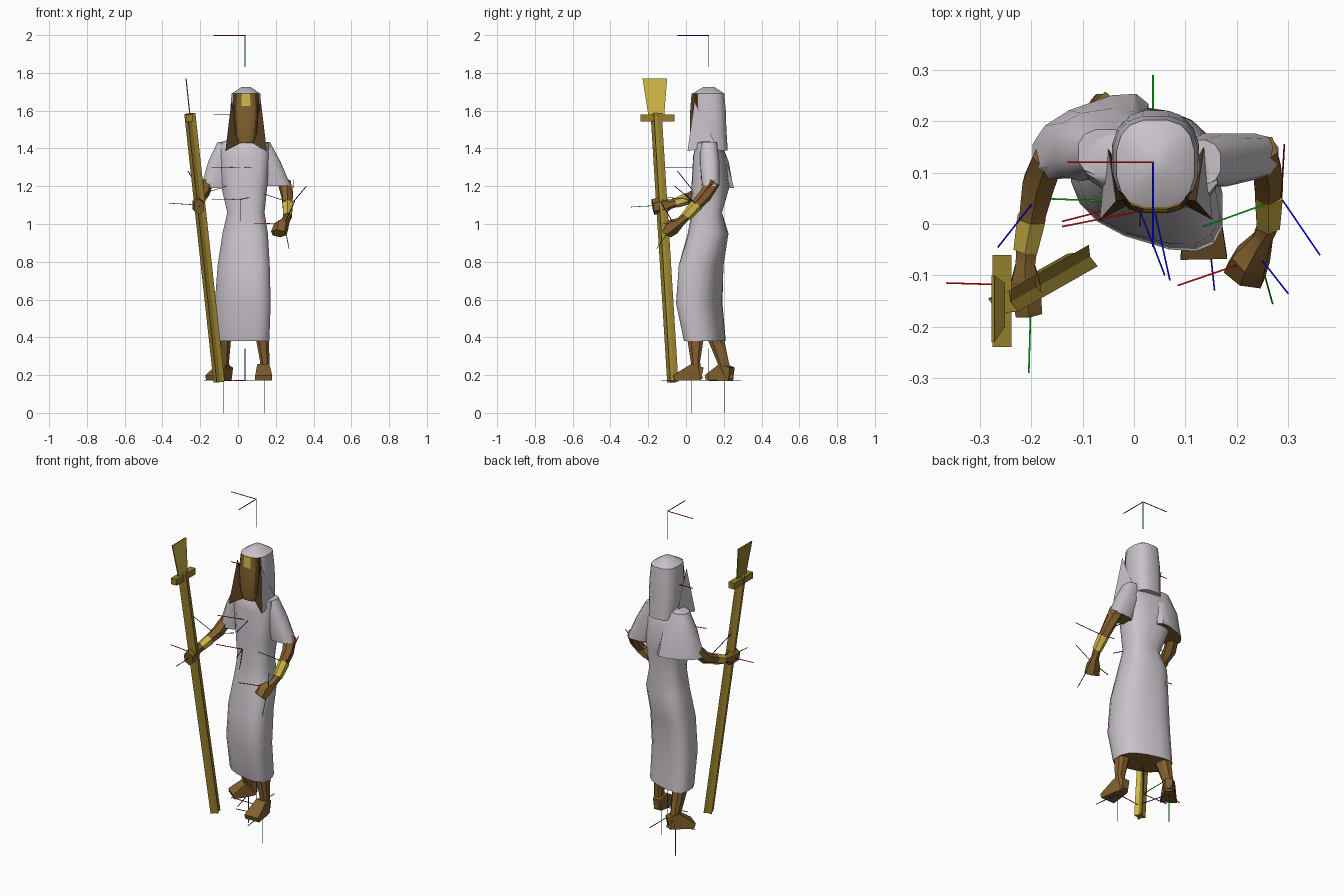
import bpy, bmesh, math
from mathutils import Vector


def mat(name, *rgb):
    m = bpy.data.materials.new(name)
    m.diffuse_color = (*rgb, 1)
    return m


CLOTH = mat("pale_cloth", 0.58, 0.54, 0.58)
SKIN = mat("brown_skin", 0.225, 0.117, 0.027)
DARK = mat("dark_brown", 0.09, 0.047, 0.014)
GOLD = mat("gold", 0.62, 0.47, 0.06)
WOOD = mat("old_gold", 0.30, 0.21, 0.025)
RED, GREEN, BLUE = mat("red", .75, 0, 0), mat("green", 0, .5, 0), mat("blue", 0, 0, .7)


def skin_rings(name, rings, mats, rule=None, smooth=40):
    """Bridge equal rings of points into a capped solid."""
    bm = bmesh.new()
    rows = [[bm.verts.new(p) for p in r] for r in rings]
    n = len(rows[0])
    for a, b in zip(rows, rows[1:]):
        for i in range(n):
            bm.faces.new((a[i], a[(i + 1) % n], b[(i + 1) % n], b[i]))
    bm.faces.new(rows[0][::-1])
    bm.faces.new(rows[-1])
    bmesh.ops.recalc_face_normals(bm, faces=bm.faces)
    bm.normal_update()
    if rule:
        for f in bm.faces:
            f.material_index = rule(f.calc_center_median(), f.normal)
    me = bpy.data.meshes.new(name)
    bm.to_mesh(me)
    bm.free()
    ob = bpy.data.objects.new(name, me)
    bpy.context.collection.objects.link(ob)
    for m in mats:
        me.materials.append(m)
    if smooth:
        bpy.context.view_layer.objects.active = ob
        ob.select_set(True)
        bpy.ops.object.shade_smooth_by_angle(angle=math.radians(smooth))
        ob.select_set(False)
    return ob


def stack(name, rings, mats, n=12, square=0.75, **kw):
    """Horizontal rounded rings: z, cx, cy, rx, ry, skew."""
    out = []
    for z, cx, cy, rx, ry, *sk in rings:
        ring = []
        for i in range(n):
            t = math.tau * (i + .5) / n
            c, s = math.cos(t), math.sin(t)
            dx = rx * math.copysign(abs(c) ** square, c)
            dy = ry * math.copysign(abs(s) ** square, s)
            ring.append((cx + dx, cy + dy + (sk[0] if sk else 0) * dx, z))
        out.append(ring)
    return skin_rings(name, out, mats, **kw)


def tube(name, path, mats, n=6, star=1.0, **kw):
    """Rings across a path: x, y, z, half width, half height."""
    pts = [Vector(p[:3]) for p in path]
    out = []
    for i, p in enumerate(path):
        d = (pts[min(i + 1, len(pts) - 1)] - pts[max(i - 1, 0)]).normalized()
        side = d.cross(Vector((0, 0, 1)) if abs(d.z) < .9 else Vector((0, -1, 0))).normalized()
        up = side.cross(d)
        ring = []
        for k in range(n):
            t = math.tau * (k + .5) / n
            s = star if k % 2 else 1
            ring.append(pts[i] + side * (p[3] * s * math.cos(t)) + up * (p[4] * s * math.sin(t)))
        out.append(ring)
    return skin_rings(name, out, mats, **kw)


# Robe with a brown underside
stack("robe", [(.38, .022, .10, .146, .097, -.28), (.58, .025, .07, .15, .108, -.3),
               (.78, .03, .08, .14, .11, -.25), (.95, .038, .117, .122, .105, -.12),
               (1.06, .042, .11, .10, .082), (1.2, .033, .13, .124, .097, -.15),
               (1.36, .028, .125, .139, .082, -.15), (1.43, .028, .118, .137, .06, -.15),
               (1.45, .035, .115, .06, .035)],
      [CLOTH, SKIN], n=16, square=.75, rule=lambda c, v: int(v.z < -.8 and c.z < .4))

# Cape-like sleeves, cut level at the cuff
cuff = lambda c, v: int(v.z < -.9)
stack("left_sleeve", [(1.435, -.055, .14, .055, .045), (1.33, -.07, .155, .09, .068, .15),
                      (1.19, -.085, .17, .116, .068, .35)], [CLOTH, SKIN], rule=cuff)
stack("right_sleeve", [(1.435, .12, .12, .05, .045), (1.33, .155, .125, .072, .053),
                       (1.2, .21, .13, .073, .046, .05)], [CLOTH, SKIN], rule=cuff)

# Forearms, bracelets and hands
tube("left_arm", [(-.165, .13, 1.22, .035, .035), (-.185, .08, 1.165, .036, .034),
                  (-.207, -.03, 1.12, .024, .024), (-.212, -.08, 1.105, .022, .024),
                  (-.212, -.12, 1.1, .034, .046), (-.205, -.175, 1.09, .03, .042)], [SKIN])
tube("left_bracelet", [(-.2, .01, 1.135, .032, .032), (-.211, -.05, 1.113, .027, .027)], [GOLD])
tube("right_arm", [(.245, .145, 1.22, .036, .036), (.26, .10, 1.15, .032, .036),
                   (.262, .0, 1.04, .022, .024), (.25, -.03, 1.01, .022, .026),
                   (.228, -.07, .985, .04, .044), (.215, -.10, .95, .045, .03)], [SKIN])
tube("right_bracelet", [(.263, .06, 1.105, .031, .034), (.262, .0, 1.04, .026, .028)], [GOLD])

# Legs and wedge feet
stack("left_leg", [(.18, -.062, .225, .025, .03), (.27, -.073, .195, .027, .033),
                   (.385, -.073, .16, .038, .046)], [SKIN], n=8)
stack("right_leg", [(.18, .135, .06, .025, .03), (.27, .142, .05, .026, .026),
                    (.385, .13, .05, .036, .045)], [SKIN], n=8)
tube("left_foot", [(-.045, .24, .205, .028, .05), (-.08, .2, .215, .045, .063),
                   (-.135, .13, .185, .064, .02)], [SKIN], n=4, smooth=0)
tube("right_foot", [(.132, .085, .205, .032, .05), (.134, .035, .215, .045, .063),
                    (.136, -.065, .185, .064, .02)], [SKIN], n=4, smooth=0)

# Headcloth: cloth outside, dark opening at the front
stack("headcloth", [(1.39, .042, .15, .075, .072), (1.5, .042, .13, .086, .085),
                    (1.6, .042, .122, .084, .09), (1.69, .042, .118, .077, .086),
                    (1.725, .042, .12, .025, .03)],
      [CLOTH, DARK], n=16,
      rule=lambda c, v: int(v.y < -.6 and abs(c.x - .042) < .07 and c.z < 1.69))
# Side flaps: cloth outside, dark inside
for side, s in (("left", -1), ("right", 1)):
    x = lambda d: .043 + s * d
    me = bpy.data.meshes.new(side + "_headcloth_flap")
    me.from_pydata([(x(.078), .045, 1.65), (x(.11), .008, 1.385), (x(.095), .16, 1.415),
                    (x(.03), .05, 1.43)], [],
                   [(0, 1, 2), (0, 3, 1), (1, 3, 2), (0, 2, 3)])
    if s > 0:
        me.flip_normals()
    me.materials.append(CLOTH)
    me.materials.append(DARK)
    for i in (1, 2, 3):
        me.polygons[i].material_index = 1
    ob = bpy.data.objects.new(me.name, me)
    bpy.context.collection.objects.link(ob)

# Face with a gold brow and shaded-brown cheeks
def face_rule(c, v):
    d = abs(c.x - .042)
    if c.z > 1.62 and v.z < .8 and d < .02:
        return 1
    return 2 if d > .05 else 0


stack("face", [(1.43, .042, .055, .04, .03), (1.48, .042, .055, .058, .035),
               (1.58, .042, .058, .066, .038), (1.625, .042, .06, .066, .037),
               (1.69, .042, .063, .06, .035)],
      [SKIN, GOLD, DARK], n=12, rule=face_rule)

# Fluted staff, crosspiece and flared blade
tube("staff", [(-.10, -.07, .163, .032, .032), (-.255, -.158, 1.585, .032, .032)],
     [WOOD, GOLD], n=8, star=.5, smooth=0, rule=lambda c, v: int(v.y > .3 and v.x > .3))
tube("staff_crosspiece", [(-.257, -.24, 1.562, .026, .026), (-.257, -.06, 1.562, .026, .026)],
     [WOOD], n=4, smooth=0)
skin_rings("staff_blade", [[(x - .003, y0, z), (x + .003, y0, z), (x + .003, y1, z), (x - .003, y1, z)]
                           for x, y0, y1, z in ((-.255, -.20, -.115, 1.58), (-.275, -.23, -.10, 1.77))],
           [WOOD, GOLD], smooth=0, rule=lambda c, v: int(v.x > .5))

# Thin joint pointers: origin, then red, green and blue ends
JOINTS = {
    "crown": ((.037, .12, 1.998), (-.13, .12, 1.998), (.037, .12, 1.83), (.037, -.045, 1.998)),
    "root": ((.037, .12, .17), (-.13, .12, .17), (.037, .29, .17), (.037, .12, .34)),
    "head": ((.037, .12, 1.58), (-.13, .12, 1.58), None, None),
    "chest": ((.035, .05, 1.3), (-.14, .005, 1.3), None, (.07, -.11, 1.3)),
    "waist": ((.012, .025, 1.13), (-.14, -.005, 1.13), (.012, -.003, 1.02), (.06, -.1, 1.14)),
    "left_elbow": ((-.19, .05, 1.16), None, (-.06, .045, 1.2), (-.265, -.045, 1.28)),
    "left_hand": ((-.2, -.12, 1.1), (-.365, -.115, 1.11), (-.205, -.29, 1.09), None),
    "right_elbow": ((.287, .05, 1.11), (.293, .155, 1.235), (.135, -.005, 1.16), (.362, -.06, 1.2)),
    "right_hand": ((.245, -.065, 1.0), (.085, -.12, 1.005), (.27, -.155, .87), (.3, -.135, 1.12)),
    "left_foot": ((-.075, .205, .172), (-.18, .17, .172), (-.075, .205, 0), (-.03, .04, .172)),
    "right_foot": ((.14, .03, .172), (-.02, .01, .172), (.14, .03, 0), (.157, -.13, .172)),
}
for joint, (o, *ends) in JOINTS.items():
    for end, m in zip(ends, (RED, GREEN, BLUE)):
        if end:
            tube(f"{joint}_{m.name}_pointer", [(*o, .0022, .0022), (*end, .0022, .0022)],
                 [m], n=4, smooth=0)
